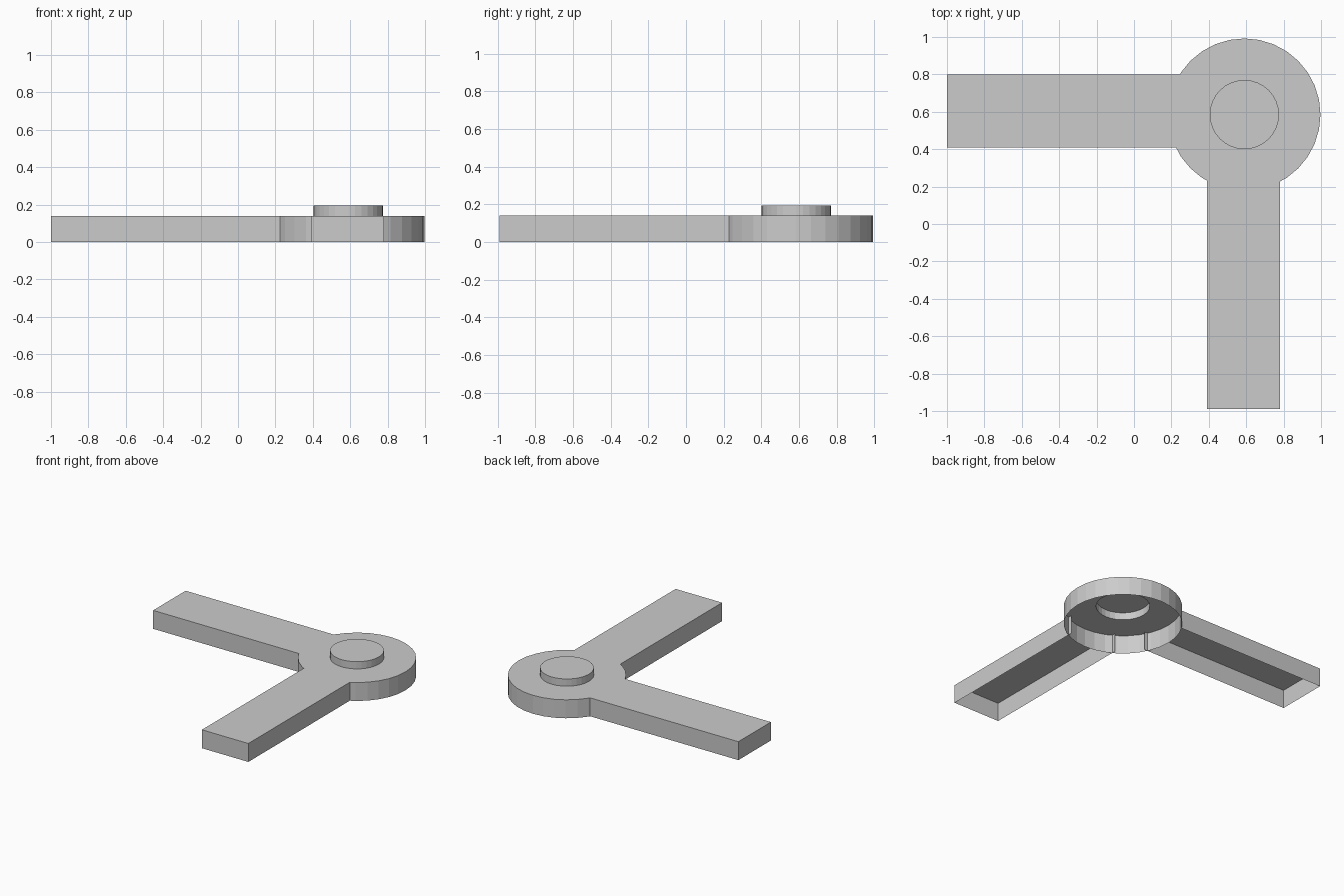
import bpy, bmesh, math

if "Cube" in bpy.data.objects:
    bpy.data.objects.remove(bpy.data.objects["Cube"])

CX, CY = 0.59, 0.585      # hub centre
HUB_R, KNOB_R = 0.407, 0.185
DECK, KNOB_TOP = 0.14, 0.195
SEGS = 32


def make_object(name, bm):
    bmesh.ops.remove_doubles(bm, verts=bm.verts, dist=1e-5)
    mesh = bpy.data.meshes.new(name)
    bm.to_mesh(mesh)
    bm.free()
    obj = bpy.data.objects.new(name, mesh)
    bpy.context.collection.objects.link(obj)
    return obj


def lathe(name, profile):
    """Turn (radius, z) points, listed bottom-outside to top-inside, into a flat-sided shell."""
    bm = bmesh.new()
    rings = []
    for r, z in profile:
        rings.append([bm.verts.new((CX + r * math.cos(2 * math.pi * i / SEGS),
                                    CY + r * math.sin(2 * math.pi * i / SEGS), z))
                      for i in range(SEGS)])
    for low, high in zip(rings, rings[1:]):
        for i in range(SEGS):
            j = (i + 1) % SEGS
            bm.faces.new((low[i], low[j], high[j], high[i]))
    return bm, rings[-1]


def arm(name, x0, x1, y0, y1, inner_normal):
    """Hollow channel, open underneath and where it enters the hub."""
    bm = bmesh.new()
    bmesh.ops.create_cube(bm, size=1)
    for v in bm.verts:
        v.co = (x0 if v.co.x < 0 else x1, y0 if v.co.y < 0 else y1,
                0 if v.co.z < 0 else DECK)
    bm.normal_update()
    gone = [f for f in bm.faces
            if f.normal.z < -0.5 or f.normal.dot(inner_normal) > 0.5]
    bmesh.ops.delete(bm, geom=gone, context='FACES')
    return make_object(name, bm)


# Hub: outer wall and a ring-shaped deck, open below
bm, _ = lathe("hub", [(HUB_R, 0), (HUB_R, DECK), (KNOB_R, DECK)])
make_object("hub", bm)

# Raised centre knob, hollow from below
bm, top = lathe("centre_knob", [(KNOB_R, DECK), (KNOB_R, KNOB_TOP)])
bm.faces.new(top)
make_object("centre_knob", bm)

# Two arms at a right angle, each poking slightly into the hub
from mathutils import Vector
arm("left_arm", -1.0, 0.25, 0.41, 0.80, Vector((1, 0, 0)))
arm("front_arm", 0.39, 0.78, -0.99, 0.26, Vector((0, 1, 0)))
